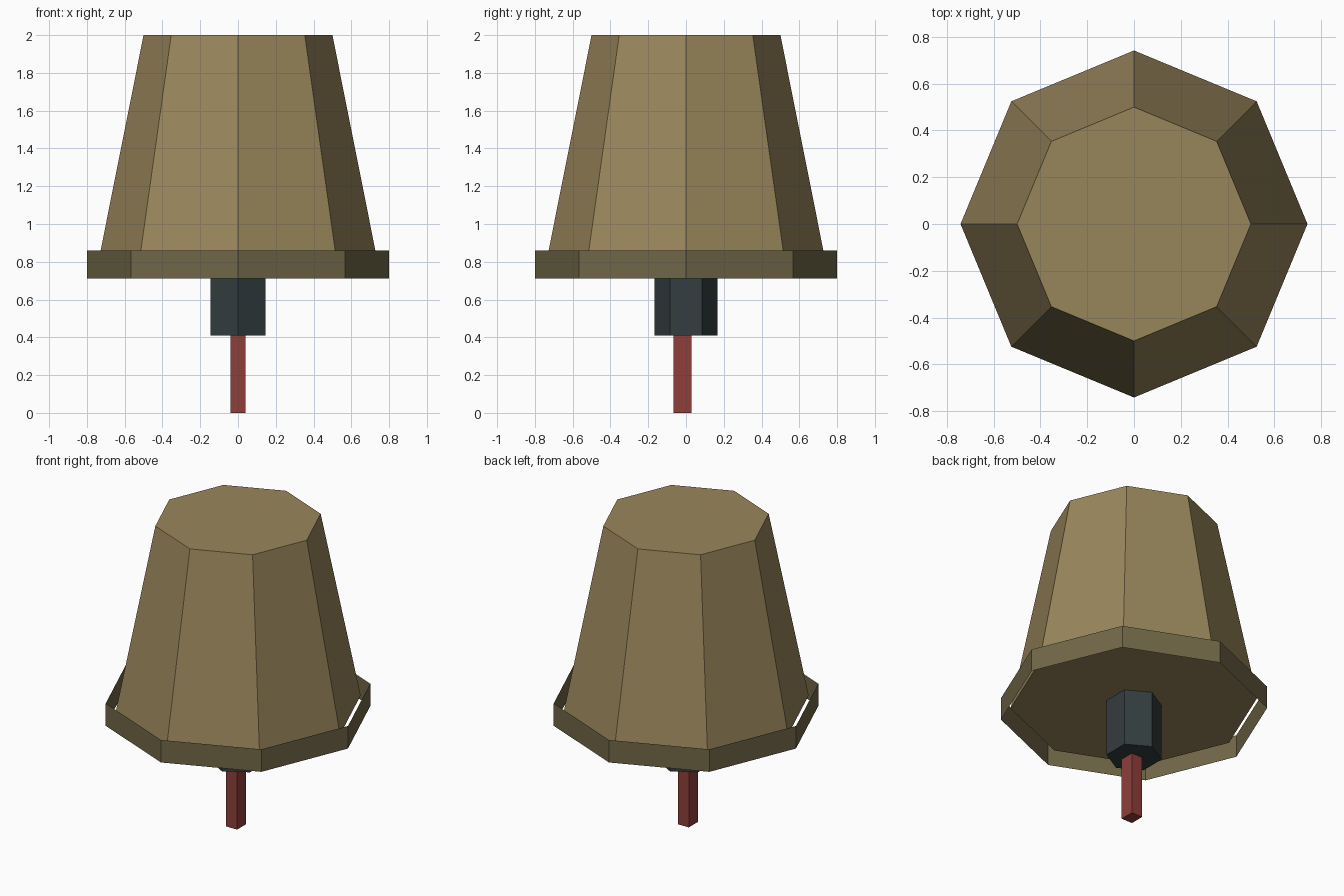
import bpy

if "Cube" in bpy.data.objects:
    bpy.data.objects.remove(bpy.data.objects["Cube"])


def material(name, rgb):
    """Flat material from 0-255 sRGB values."""
    linear = [((c / 255 + 0.055) / 1.055) ** 2.4 for c in rgb]
    mat = bpy.data.materials.new(name)
    mat.diffuse_color = (*linear, 1.0)
    mat.use_nodes = True
    mat.node_tree.nodes["Principled BSDF"].inputs["Base Color"].default_value = mat.diffuse_color
    return mat


def prism(name, sides, z0, z1, r0, r1, mat, fill="NGON"):
    """Tapered prism with a corner on the y axis."""
    bpy.ops.mesh.primitive_cone_add(
        vertices=sides, radius1=r0, radius2=r1, depth=z1 - z0,
        end_fill_type=fill, location=(0, 0, (z0 + z1) / 2))
    obj = bpy.context.object
    obj.name = name
    obj.data.materials.append(mat)
    return obj


tan = material("tan", (153, 134, 91))
olive = material("dark_olive", (113, 103, 71))
slate = material("dark_slate", (51, 61, 62))
red = material("brick_red", (142, 62, 58))

# Tapered eight-sided body
prism("body", 8, 0.786, 2.0, 0.742, 0.5, tan)

# Thin open band around the foot of the body
prism("rim_band", 8, 0.711, 0.859, 0.8, 0.8, olive, fill="NOTHING")

# Six-sided collar under the body
prism("collar", 6, 0.411, 0.786, 0.167, 0.167, slate)

# Square pin, set slightly towards the front
bpy.ops.mesh.primitive_cube_add(size=1, location=(0, -0.019, 0.2055))
pin = bpy.context.object
pin.name = "pin"
pin.scale = (0.08, 0.095, 0.411)
bpy.ops.object.transform_apply(location=False, rotation=False, scale=True)
pin.data.materials.append(red)
